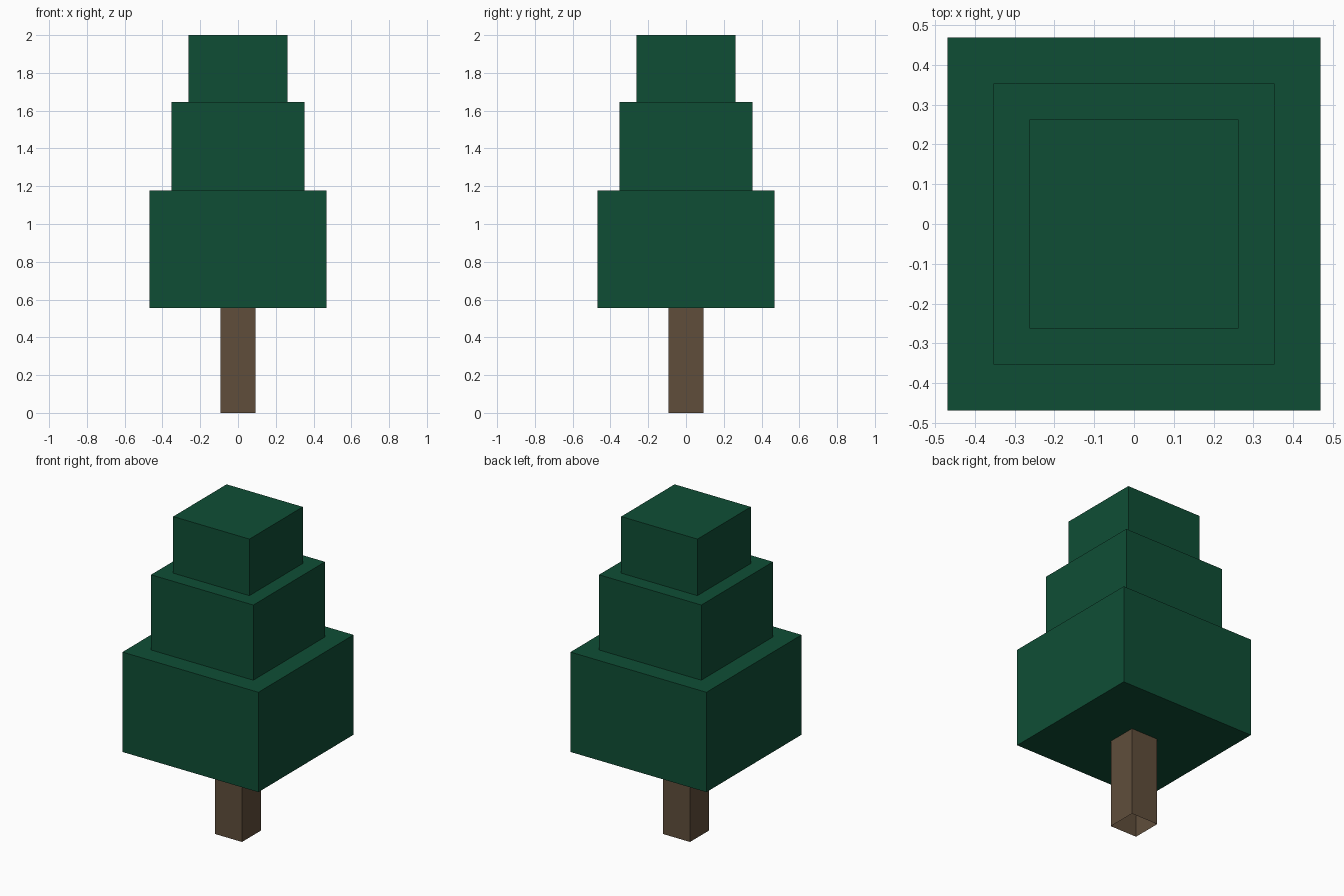
import bpy
import bmesh
from mathutils import Vector

cube = bpy.data.objects.get("Cube")
if cube:
    bpy.data.objects.remove(cube, do_unlink=True)


def make_material(name, rgb):
    mat = bpy.data.materials.new(name)
    mat.use_nodes = True
    color = (*rgb, 1.0)
    mat.diffuse_color = color
    mat.node_tree.nodes["Principled BSDF"].inputs["Base Color"].default_value = color
    return mat


def make_box(name, half, bottom, top, mat, open_sides=()):
    """Square box between two heights; faces pointing along open_sides are left out."""
    bm = bmesh.new()
    bmesh.ops.create_cube(bm, size=2.0)
    bm.normal_update()
    gone = [f for f in bm.faces
            if any(f.normal.dot(Vector((0, 0, s))) > 0.9 for s in open_sides)]
    bmesh.ops.delete(bm, geom=gone, context="FACES")
    for v in bm.verts:
        v.co = (v.co.x * half, v.co.y * half, top if v.co.z > 0 else bottom)
    mesh = bpy.data.meshes.new(name)
    bm.to_mesh(mesh)
    bm.free()
    mesh.materials.append(mat)
    obj = bpy.data.objects.new(name, mesh)
    bpy.context.collection.objects.link(obj)
    return obj


bark = make_material("bark_brown", (0.117, 0.076, 0.044))
leaf = make_material("pine_green", (0.0048, 0.076, 0.036))

# Hollow trunk, open at the ground and where it meets the foliage
make_box("trunk", 0.093, 0.0, 0.555, bark, open_sides=(-1, 1))

# Stacked foliage tiers; upper ones rest on the tier below
make_box("lower_foliage", 0.469, 0.555, 1.178, leaf)
make_box("middle_foliage", 0.353, 1.178, 1.647, leaf, open_sides=(-1,))
make_box("upper_foliage", 0.263, 1.647, 2.0, leaf, open_sides=(-1,))
